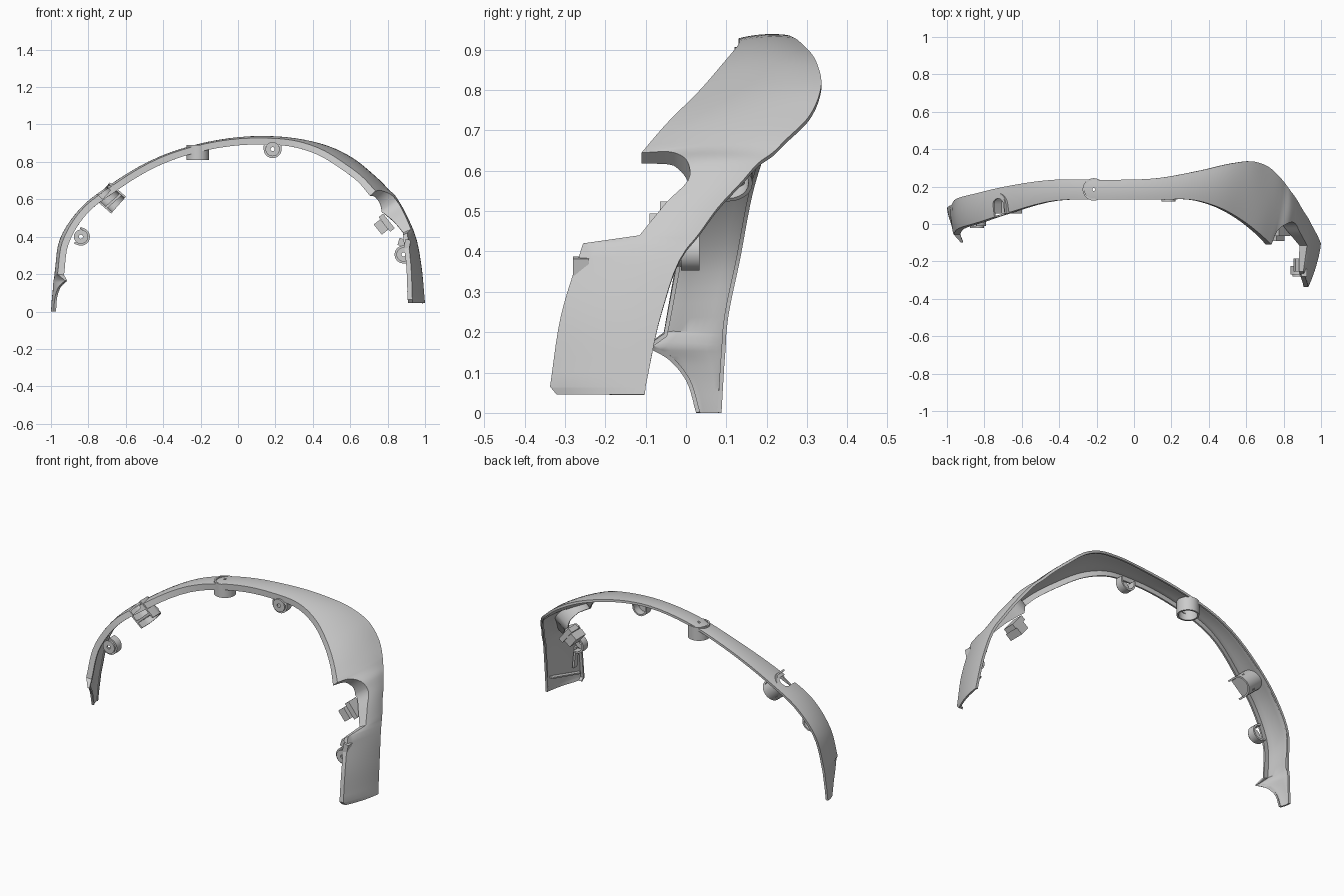
import bpy, bmesh
from math import pi, sin, cos
from mathutils import Vector, Matrix

if "Cube" in bpy.data.objects:
    bpy.data.objects.remove(bpy.data.objects["Cube"])

# Cross-sections along the arch: front edge xyz, back edge xyz
ARCH = [
    (-.985, .025, 0, -1, .088, 0), (-.978, 0, .08, -.995, .092, .07),
    (-.96, -.04, .13, -.99, .095, .12), (-.925, -.1, .165, -.987, .098, .16),
    (-.965, -.055, .2, -.98, .1, .2), (-.94, -.025, .37, -.95, .135, .39),
    (-.83, .01, .55, -.84, .165, .55), (-.69, .055, .66, -.69, .2, .67),
    (-.42, .125, .82, -.42, .237, .825), (-.16, .13, .9, -.16, .236, .905),
    (.125, .13, .928, .125, .245, .937), (.32, .128, .91, .36, .287, .915),
    (.44, .095, .87, .53, .325, .865)]
SIDE = [
    (.565, .03, .795, .63, .335, .81), (.67, -.05, .715, .72, .305, .735),
    (.735, -.11, .645, .785, .245, .675), (.772, -.03, .645, .81, .215, .645),
    (.825, .005, .62, .835, .18, .62), (.85, .01, .59, .865, .14, .575),
    (.89, -.05, .52, .9, .08, .51), (.925, -.115, .44, .935, .025, .435),
    (.905, -.255, .42, .948, 0, .405), (.925, -.31, .24, .98, -.06, .25),
    (.932, -.337, .065, .998, -.1, .065), (.935, -.32, .045, 1, -.102, .045)]
FLANGE = [.012] * 4 + [.035] * 11 + [.04, .05, .08, .1, .07, .045] + [.025] * 4
CORNERS = {3, 4, 15, 20, 21, 23}
STEPS = 5


def spline(pts, corners):
    """Chord-length cubic through pts, with breaks at the corner indices."""
    n = len(pts)
    d = [(pts[i + 1] - pts[i]).length for i in range(n - 1)]
    s = [(pts[i + 1] - pts[i]) / d[i] for i in range(n - 1)]

    def tan(i, side):
        if i == 0 or i == n - 1 or i in corners:
            return s[min(max(i - 1 + side, 0), n - 2)]
        return (s[i - 1] * d[i] + s[i] * d[i - 1]) / (d[i] + d[i - 1])
    out = []
    for i in range(n - 1):
        a, b = tan(i, 1) * d[i], tan(i + 1, 0) * d[i]
        for k in range(STEPS):
            t = k / STEPS
            out.append(pts[i] * (2*t**3 - 3*t*t + 1) + a * (t**3 - 2*t*t + t)
                       + pts[i + 1] * (3*t*t - 2*t**3) + b * (t**3 - t*t))
    return out + [pts[-1]]


def add(name, bm):
    me = bpy.data.meshes.new(name)
    bm.to_mesh(me)
    bm.free()
    ob = bpy.data.objects.new(name, me)
    bpy.context.collection.objects.link(ob)
    return ob


def sheet(name, rows, thick):
    """Grid of points made into a thin solid wall."""
    bm = bmesh.new()
    vs = [[bm.verts.new(p) for p in r] for r in rows]
    for a, b in zip(vs, vs[1:]):
        for j in range(len(a) - 1):
            bm.faces.new((a[j], b[j], b[j + 1], a[j + 1]))
    bmesh.ops.remove_doubles(bm, verts=bm.verts, dist=1e-5)
    ob = add(name, bm)
    m = ob.modifiers.new("thickness", 'SOLIDIFY')
    m.thickness, m.offset = thick, -1
    return ob


def finish(ob):
    """Freeze modifiers, then smooth with sharp edges."""
    bpy.context.view_layer.update()
    me = bpy.data.meshes.new_from_object(ob.evaluated_get(bpy.context.evaluated_depsgraph_get()))
    ob.modifiers.clear()
    ob.data = me
    bpy.ops.object.select_all(action='DESELECT')
    ob.select_set(True)
    bpy.context.view_layer.objects.active = ob
    bpy.ops.object.shade_smooth_by_angle(angle=0.6)


def frame(origin, axis, back):
    a, v = Vector(axis).normalized(), Vector(back).normalized()
    return Matrix((v.cross(a), v, a)).transposed().to_4x4(), Vector(origin)


def profile(r, straight, full=False):
    """U outline (or full circle) in the u, v plane."""
    n = 24 if full else 12
    arc = [(r * cos(pi * k / 12), r * sin(pi * k / 12)) for k in range(n + 1)]
    return arc if full else [(r, -straight)] + arc + [(-r, -straight)]


def wall(name, fr, rings, straight=0, full=False, thick=.01):
    m, o = fr
    ob = sheet(name, [[o + m @ Vector((u, v, h)) for u, v in profile(r, straight, full)]
                      for r, h in rings], thick)
    finish(ob)


def cutter(name, fr, outline, h0, h1):
    m, o = fr
    bm = bmesh.new()
    f = bm.faces.new([bm.verts.new(o + m @ Vector((u, v, h0))) for u, v in outline])
    g = bmesh.ops.extrude_face_region(bm, geom=[f])
    bmesh.ops.translate(bm, vec=m @ Vector((0, 0, h1 - h0)),
                        verts=[e for e in g['geom'] if isinstance(e, bmesh.types.BMVert)])
    bmesh.ops.recalc_face_normals(bm, faces=bm.faces)
    ob = add(name, bm)
    ob.hide_render = True
    ob.hide_set(True)
    return ob


def box(name, loc, size, tilt=0):
    bm = bmesh.new()
    bmesh.ops.create_cube(bm, size=1, matrix=Matrix.Translation(loc)
                          @ Matrix.Rotation(tilt, 4, 'Y') @ Matrix.Diagonal((*size, 1)))
    return add(name, bm)


# Main arch shell: front flange, bulged skin, back lip
S = ARCH + SIDE
front = spline([Vector(s[:3]) for s in S], CORNERS)
back = spline([Vector(s[3:]) for s in S], {23})
rows = []
for i, (f, b) in enumerate(zip(front, back)):
    k, t = divmod(i / STEPS, 1)
    k = int(k)
    depth = FLANGE[k] * (1 - t) + FLANGE[min(k + 1, len(FLANGE) - 1)] * t
    mid = (f + b) / 2
    inward = Vector((-mid.x * .8, 0, -max(mid.z - .1, 0))).normalized()
    w = (b - f).length
    row = [f + inward * depth]
    for j in range(9):
        t = j / 8
        row.append(f.lerp(b, t) - inward * (.045 * w * 4 * t * (1 - t)))
    rows.append(row + [b + inward * .014])
shell = sheet("arch_shell", rows, .01)

# Left socket slot and top drain hole cut through the shell
socket = frame((-.725, .105, .645), (.75, 0, -.66), (0, 1, 0))
boss = frame((-.215, .185, .89), (0, 0, -1), (0, 1, 0))
cuts = [cutter("slot_cutter", socket, profile(.032, .12), -.06, .03),
        cutter("hole_cutter", boss, profile(.008, 0, True)[:-1], -.05, .05)]
for c in cuts:
    m = shell.modifiers.new("cut", 'BOOLEAN')
    m.operation, m.object, m.solver = 'DIFFERENCE', c, 'EXACT'
finish(shell)

# Left socket wall with inner rib, round boss under the top
wall("left_socket", socket, [(.05, 0), (.05, .115)], .05)
box("socket_rib", (-.665, .1, .592), (.014, .09, .1), .85)
wall("round_boss", boss, [(.05, .0), (.05, .08)], full=True)

# Screw tabs: washer plus half-round wall behind it
for name, loc, outward in (("left_tab", (-.84, -.012, .4), (1, 0, -.4)),
                           ("top_tab", (.185, .13, .868), (0, 0, -1)),
                           ("right_tab", (.885, -.27, .305), (-1, 0, 0))):
    fr = frame(loc, (0, 1, 0), outward)
    wall(name + "_washer", fr, [(.011, 0), (.038, 0)], full=True)
    wall(name + "_wall", fr, [(.038, 0), (.038, .045)], .02)

# Right clip block on the recess wall, and small rail clips
tilt = .9
box("clip_base", (.795, -.03, .475), (.1, .07, .03), tilt)
box("clip_block", (.765, -.045, .452), (.07, .09, .045), tilt)
box("rail_clip_upper", (.875, -.22, .37), (.035, .07, .04), .3)
box("rail_clip_lower", (.905, -.26, .36), (.03, .04, .05), .2)
box("lower_strip", (.922, -.275, .21), (.012, .03, .13), -.1)

# Ledge inside the lower right panel
sheet_ledge = sheet("lower_ledge", [[(.925, -.31, .1), (.985, -.11, .13)],
                                    [(.905, -.3, .1), (.955, -.11, .13)]], .008)
finish(sheet_ledge)
